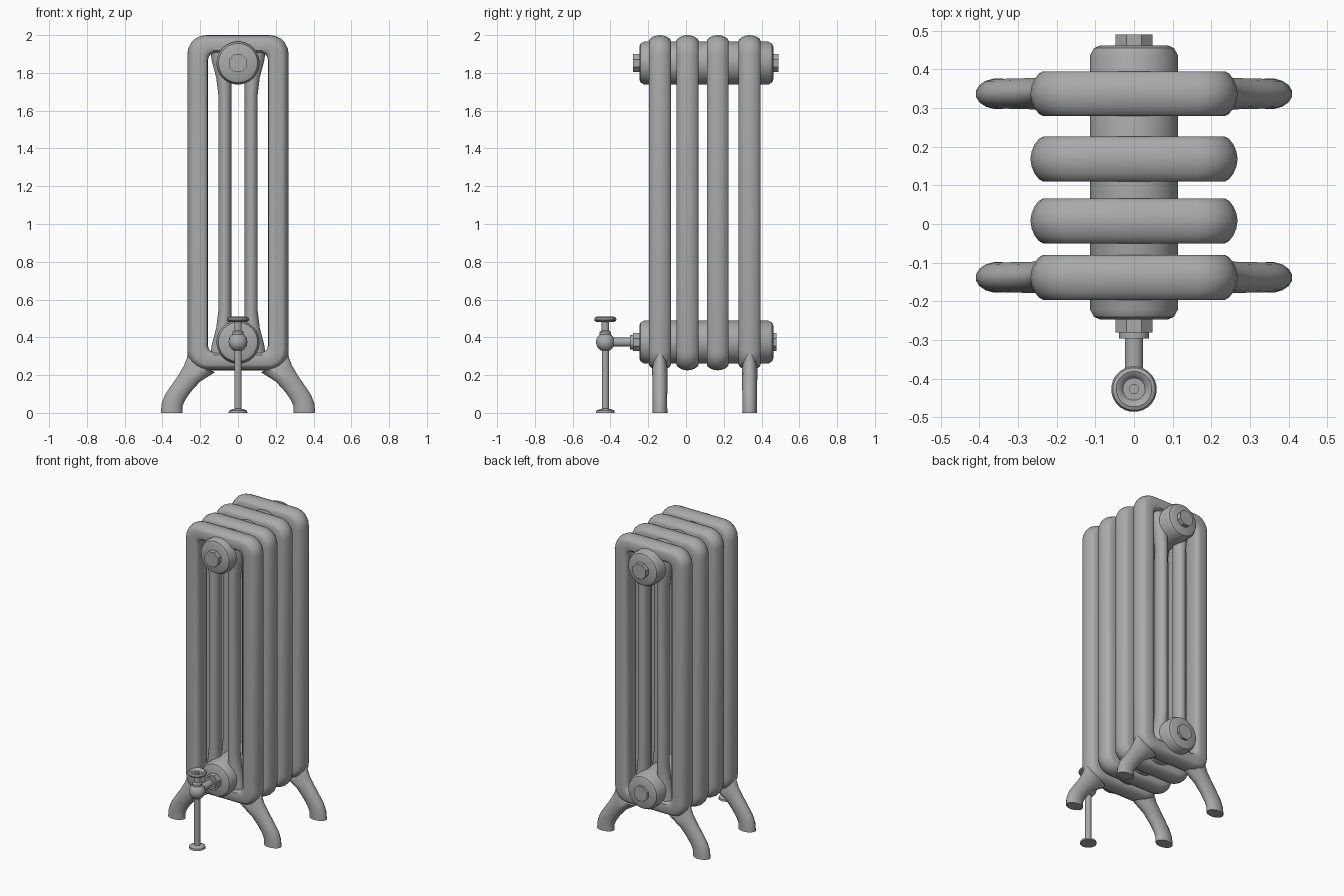
import bpy, bmesh, math
from mathutils import Vector, Matrix

cube = bpy.data.objects.get("Cube")
if cube:
    bpy.data.objects.remove(cube, do_unlink=True)

iron = bpy.data.materials.new("cast iron grey")
iron.use_nodes = True
GREY = (0.4, 0.4, 0.4, 1)
iron.diffuse_color = GREY
iron.node_tree.nodes["Principled BSDF"].inputs["Base Color"].default_value = GREY


def loft(name, rings, closed=False, angle=40):
    """Skin a list of equal-length point rings into one smooth-shaded object."""
    bm = bmesh.new()
    rows = [[bm.verts.new(p) for p in ring] for ring in rings]
    n = len(rows[0])
    pairs = list(zip(rows, rows[1:]))
    if closed:
        pairs.append((rows[-1], rows[0]))
    else:
        bm.faces.new(rows[0])
        bm.faces.new(rows[-1])
    for a, b in pairs:
        for i in range(n):
            j = (i + 1) % n
            bm.faces.new((a[i], a[j], b[j], b[i]))
    bmesh.ops.recalc_face_normals(bm, faces=bm.faces)
    mesh = bpy.data.meshes.new(name)
    bm.to_mesh(mesh)
    bm.free()
    mesh.materials.append(iron)
    obj = bpy.data.objects.new(name, mesh)
    bpy.context.collection.objects.link(obj)
    bpy.ops.object.select_all(action='DESELECT')
    obj.select_set(True)
    bpy.context.view_layer.objects.active = obj
    bpy.ops.object.shade_smooth_by_angle(angle=math.radians(angle))
    return obj


def ellipse(centre, u, v, sides):
    """Ring of points around centre with half-axes u and v."""
    turns = [2 * math.pi * (i + 0.5) / sides for i in range(sides)]
    return [Vector(centre) + Vector(u) * math.cos(t) + Vector(v) * math.sin(t) for t in turns]


def lathe(name, profile, origin, axis='Z', sides=24):
    """Revolve (radius, height) pairs around an axis through origin."""
    place = Matrix.Translation(origin)
    if axis == 'Y':
        place = place @ Matrix.Rotation(-math.pi / 2, 4, 'X')
    rings = [[place @ p for p in ellipse((0, 0, h), (r, 0, 0), (0, r, 0), sides)]
             for r, h in profile]
    return loft(name, rings, angle=35)


def mix(a, b, t):
    return a + (b - a) * t


def rounded_loop(t, y):
    """Rounded rectangle between the inner (t=0) and outer (t=1) frame edge."""
    hw, low, high, r = mix(0.158, 0.268, t), mix(0.32, 0.225, t), mix(1.905, 2.0, t), mix(0.035, 0.1, t)
    corners = ((hw - r, high - r), (r - hw, high - r), (r - hw, low + r), (hw - r, low + r))
    points = []
    for k, (cx, cz) in enumerate(corners):
        for s in range(6):
            a = math.pi / 2 * (k + s / 5)
            points.append((cx + r * math.cos(a), y, cz + r * math.sin(a)))
    return points


# Radiator sections: outer loop plus two flared inner columns each
SECTION_Y = (-0.138, 0.008, 0.168, 0.337)
half = [(0, 0.025), (0.04, 0.045), (0.14, 0.056), (0.3, 0.058), (0.7, 0.058),
        (0.8, 0.052), (0.9, 0.038), (0.97, 0.02), (1, 0)]
section = half + [(t, -y) for t, y in reversed(half[:-1])]
flare = [(0.28, 0.03, 0.152), (0.36, 0.03, 0.14), (0.45, 0.034, 0.116), (0.54, 0.035, 0.105)]
column = flare + [(2.225 - z, a, b) for z, a, b in reversed(flare)]
for n, y in enumerate(SECTION_Y, 1):
    loft(f"section_loop_{n}", [rounded_loop(t, y + dy) for t, dy in section], closed=True)
    for side, s in (("left", 1), ("right", -1)):
        rings = [ellipse((s * (a + b) / 2, y, z), ((b - a) / 2, 0, 0), (0, 0.045, 0), 16)
                 for z, a, b in column]
        loft(f"inner_column_{side}_{n}", rings)

# Horizontal hubs joining the sections, with octagonal plugs at both ends
hub = [(0.088, -0.247), (0.104, -0.24), (0.114, -0.222),
       (0.114, 0.437), (0.104, 0.455), (0.088, 0.462)]
for name, z, back in (("top", 1.852, 0.49), ("bottom", 0.375, 0.478)):
    lathe(f"{name}_hub", hub, (0, 0, z), 'Y', 28)
    lathe(f"{name}_plug", [(0.052, -0.28), (0.052, back)], (0, 0, z), 'Y', 8)

# Splayed legs: rings between the outer edge and inner edge of the leg
leg = [((0.262, 0.335), (0.235, 0.31), 0.012), ((0.272, 0.29), (0.17, 0.235), 0.034),
       ((0.288, 0.25), (0.12, 0.215), 0.042), ((0.32, 0.195), (0.2, 0.165), 0.041),
       ((0.358, 0.14), (0.25, 0.11), 0.04), ((0.388, 0.095), (0.279, 0.068), 0.039),
       ((0.405, 0.05), (0.293, 0.035), 0.039), ((0.41, 0), (0.293, 0), 0.04)]
for end, y in (("front", SECTION_Y[0]), ("back", SECTION_Y[-1])):
    for side, s in (("left", 1), ("right", -1)):
        rings = []
        for (ox, oz), (ix, iz), depth in leg:
            centre = (s * (ox + ix) / 2, y, (oz + iz) / 2)
            rings.append(ellipse(centre, (s * (ox - ix) / 2, 0, (oz - iz) / 2), (0, depth, 0), 16))
        loft(f"{end}_leg_{side}", rings)

# Valve: feed pipe, ball body, riser with floor flange, and handwheel
VALVE_Y = -0.427
lathe("feed_pipe", [(0.024, VALVE_Y), (0.024, -0.296), (0.039, -0.296), (0.039, -0.27)],
      (0, 0, 0.375), 'Y')
ball = [(0.05 * math.sin(math.pi * i / 12), -0.05 * math.cos(math.pi * i / 12)) for i in range(1, 12)]
lathe("valve_ball", ball, (0, VALVE_Y, 0.375))
lathe("riser_pipe", [(0.05, 0), (0.048, 0.012), (0.03, 0.02), (0.019, 0.022), (0.019, 0.35)],
      (0, VALVE_Y, 0))
lathe("valve_neck", [(0.03, 0.41), (0.03, 0.428), (0.02, 0.436), (0.02, 0.49)], (0, VALVE_Y, 0))
lathe("handwheel", [(0.02, 0.482), (0.048, 0.482), (0.057, 0.488), (0.059, 0.496), (0.055, 0.505),
                    (0.046, 0.509), (0.037, 0.505), (0.029, 0.494), (0.013, 0.494), (0.013, 0.5)],
      (0, VALVE_Y, 0))
